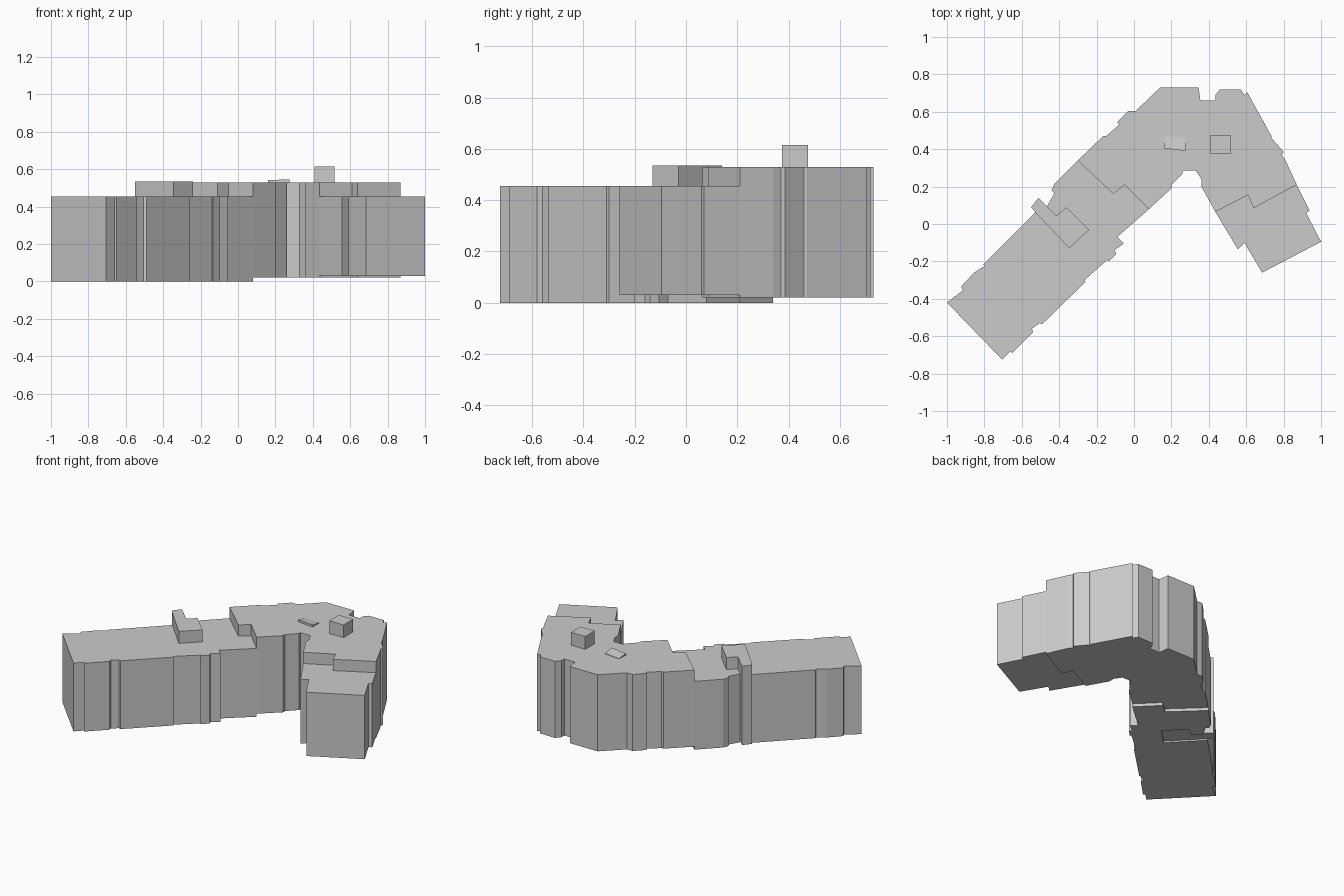
import bpy
import bmesh

default_cube = bpy.data.objects.get("Cube")
if default_cube:
    bpy.data.objects.remove(default_cube, do_unlink=True)

# One flat grey for the whole building
grey = bpy.data.materials.new("plain_grey")
grey.use_nodes = True
colour = (0.6, 0.6, 0.6, 1)
grey.diffuse_color = colour
grey.node_tree.nodes["Principled BSDF"].inputs["Base Color"].default_value = colour


def extrude_footprint(name, footprint, bottom, top, slope=None):
    """Raise a closed footprint into a prism; slope(y) may lower its roof."""
    bm = bmesh.new()
    base = bm.faces.new([bm.verts.new((x, y, bottom)) for x, y in footprint])
    raised = bmesh.ops.extrude_face_region(bm, geom=[base], use_keep_orig=True)
    for item in raised["geom"]:
        if isinstance(item, bmesh.types.BMVert):
            item.co.z = slope(item.co.y) if slope else top
    bmesh.ops.recalc_face_normals(bm, faces=bm.faces)
    mesh = bpy.data.meshes.new(name)
    bm.to_mesh(mesh)
    bm.free()
    mesh.materials.append(grey)
    part = bpy.data.objects.new(name, mesh)
    bpy.context.collection.objects.link(part)
    return part


# Heights shared by several parts
low_roof, high_roof = .455, .53

# Joints where the wings meet the taller central block
right_joint = [(-.3, .34), (-.11, .16), (-.05, .21), (.08, .08)]
left_joint = [(.435, .065), (.61, .155), (.64, .085), (.87, .21)]

# Stair tower: the part inside the wing, and the part standing proud of it
tower_inside = [(-.465, .095), (-.415, .045), (-.36, .09),
                (-.24, -.03), (-.345, -.13), (-.53, .065)]
tower_outside = [(-.55, .09), (-.51, .14)]

# Long right wing
right_wing_back = [(-.53, .06), (-.575, .015), (-.805, -.215), (-.8, -.225),
                   (-.855, -.26), (-.925, -.335), (-.915, -.355), (-1, -.42)]
right_wing_front = [(-.705, -.725), (-.66, -.68), (-.65, -.69), (-.54, -.58),
                    (-.545, -.56), (-.505, -.53), (-.49, -.535), (-.26, -.31),
                    (-.265, -.3), (-.14, -.19), (-.135, -.2), (-.095, -.16),
                    (-.105, -.14), (-.055, -.105), (-.09, -.07)]
right_wing_shoulder = [(-.425, .215), (-.44, .18), (-.425, .165)]
right_wing = (right_wing_shoulder + tower_inside + right_wing_back
              + right_wing_front + right_joint[::-1])

# Central block around the bend
inner_corner = [(.2, .19), (.2, .21), (.26, .27), (.26, .285),
                (.33, .285), (.36, .24), (.36, .2)]
outer_corner = [(.81, .34), (.79, .37), (.8, .385), (.735, .46), (.735, .47),
                (.605, .705), (.59, .69), (.57, .72), (.46, .72),
                (.435, .69), (.435, .66), (.355, .66), (.345, .73),
                (.14, .73), (.01, .605), (-.03, .605), (-.09, .545),
                (-.08, .53), (-.15, .47), (-.165, .47)]
central_block = right_joint + inner_corner + left_joint + outer_corner

# Short left wing
left_wing = left_joint[::-1] + [(.555, -.135), (.59, -.1), (.685, -.26),
                                (1, -.095), (.92, .06), (.94, .07)]

# Roof fittings
roof_box = [(.41, .375), (.515, .375), (.515, .475), (.41, .475)]
skylight = [(.16, .405), (.275, .39), (.275, .46), (.165, .47)]

extrude_footprint("right_wing", right_wing, 0, low_roof)
extrude_footprint("stair_tower", tower_inside + tower_outside, .01, .535)
extrude_footprint("central_block", central_block, .02, high_roof)
extrude_footprint("left_wing", left_wing, .03, low_roof)
extrude_footprint("roof_box", roof_box, high_roof, .615)
extrude_footprint("roof_skylight", skylight, high_roof, 0,
                  slope=lambda y: high_roof + .002 + (.47 - y) * .16)
